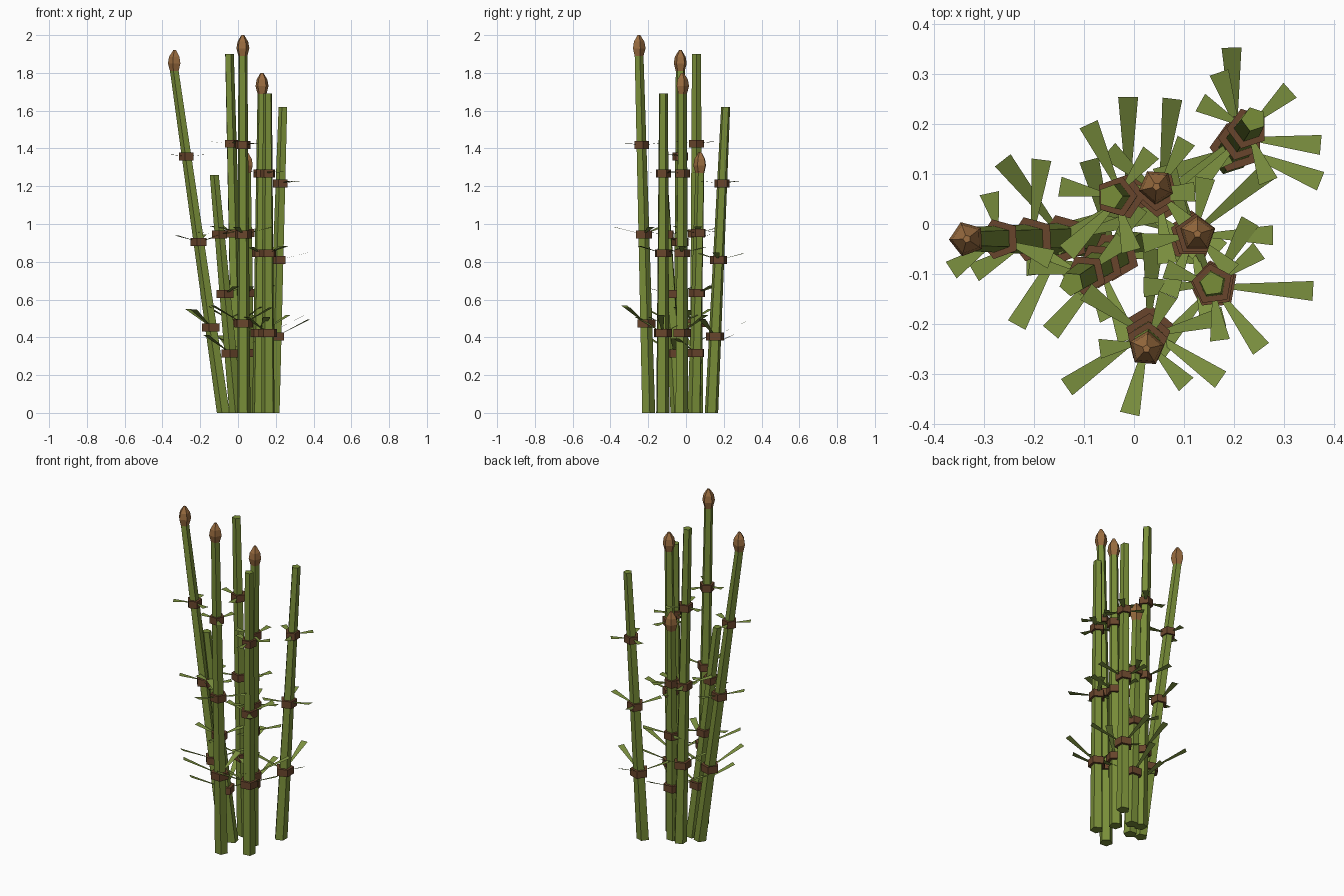
import bpy, math, random
from mathutils import Vector

if "Cube" in bpy.data.objects:
    bpy.data.objects.remove(bpy.data.objects["Cube"])

random.seed(4)
SIDES = 5

def material(name, rgb):
    m = bpy.data.materials.new(name)
    m.diffuse_color = (*rgb, 1)
    m.use_nodes = True
    m.node_tree.nodes["Principled BSDF"].inputs["Base Color"].default_value = m.diffuse_color
    return m

GREEN = material("stalk_green", (0.19, 0.27, 0.04))
LEAF = material("leaf_green", (0.20, 0.28, 0.05))
BROWN = material("node_brown", (0.14, 0.06, 0.025))
BUD = material("bud_brown", (0.32, 0.15, 0.05))

def add_mesh(name, verts, faces, mat):
    me = bpy.data.meshes.new(name)
    me.from_pydata(verts, [], faces)
    me.materials.append(mat)
    ob = bpy.data.objects.new(name, me)
    bpy.context.collection.objects.link(ob)
    return ob

def loft(name, rings, mat, turn):
    """Closed five-sided solid through (centre, radius) rings."""
    verts, faces = [], []
    for c, r in rings:
        for i in range(SIDES):
            a = turn + math.tau * i / SIDES
            verts.append((c[0] + r * math.cos(a), c[1] + r * math.sin(a), c[2]))
    for k in range(len(rings) - 1):
        for i in range(SIDES):
            j = (i + 1) % SIDES
            a, b = k * SIDES, (k + 1) * SIDES
            faces.append((a + i, a + j, b + j, b + i))
    faces.append(tuple(reversed(range(SIDES))))
    last = (len(rings) - 1) * SIDES
    faces.append(tuple(range(last, last + SIDES)))
    return add_mesh(name, verts, faces, mat)

def leaf_whorl(name, centre, start, reach, tilt):
    """Three flat leaves, narrow at the node and wide at the tip."""
    verts, faces = [], []
    for k in range(3):
        a = math.radians(start + 120 * k + (random.uniform(-12, 12) if k else 0))
        length = reach * (random.uniform(0.8, 1.0) if k else 1)
        out = Vector((math.cos(a), math.sin(a), math.tan(tilt)))
        side = Vector((-math.sin(a), math.cos(a), 0))
        n = len(verts)
        for d, w in ((0.03, 0.005), (length, 0.02)):
            verts += [centre + out * d - side * w, centre + out * d + side * w]
        faces.append((n, n + 1, n + 3, n + 2))
    add_mesh(name, verts, faces, LEAF)

# base x, y; top x, y, z; bud; first leaf direction at the three nodes
STALKS = [
    (0.03, -0.20, 0.025, -0.25, 1.89, True, (215, -103, -47)),
    (-0.075, -0.03, -0.335, -0.03, 1.81, True, (128, 83, 213)),
    (0.0, 0.055, -0.047, 0.055, 1.90, False, (90, 115, 170)),
    (0.11, -0.025, 0.127, -0.02, 1.69, True, (40, 0, 80)),
    (0.16, -0.125, 0.157, -0.12, 1.69, False, (-3, -53, 36)),
    (0.19, 0.135, 0.24, 0.21, 1.62, False, (92, -5, 42)),
    (-0.01, -0.045, -0.125, -0.12, 1.26, False, (230, 290, 170)),
    (0.055, 0.045, 0.045, 0.075, 1.27, True, (83, 30, 60)),
]
# position along the stalk, leaf reach, leaf upward tilt
NODES = [(0.25, 0.20, 0.45), (0.5, 0.16, 0.24), (0.75, 0.115, 0.1)]
R0, R1 = 0.037, 0.025

for n, (bx, by, tx, ty, tz, has_bud, dirs) in enumerate(STALKS, 1):
    base, top = Vector((bx, by, 0.0)), Vector((tx, ty, tz))
    turn = random.uniform(0, math.tau)
    # tapered stalk
    loft(f"stalk_{n}", [(base, R0), (top, R1)], GREEN, turn)
    # brown node bands with leaves
    for k, (t, reach, tilt) in enumerate(NODES):
        c = base.lerp(top, t)
        r = (R0 + (R1 - R0) * t) * 1.5
        h = Vector((0, 0, 0.021))
        loft(f"node_{n}_{k + 1}", [(c - h, r), (c + h, r)], BROWN, turn)
        leaf_whorl(f"leaves_{n}_{k + 1}", c, dirs[k], reach, tilt)
    # pointed bud
    if has_bud:
        profile = [(-0.008, 0.023), (0.04, 0.036), (0.075, 0.03), (0.11, 0.008)]
        loft(f"bud_{n}", [(top + Vector((0, 0, z)), r) for z, r in profile], BUD, turn)
